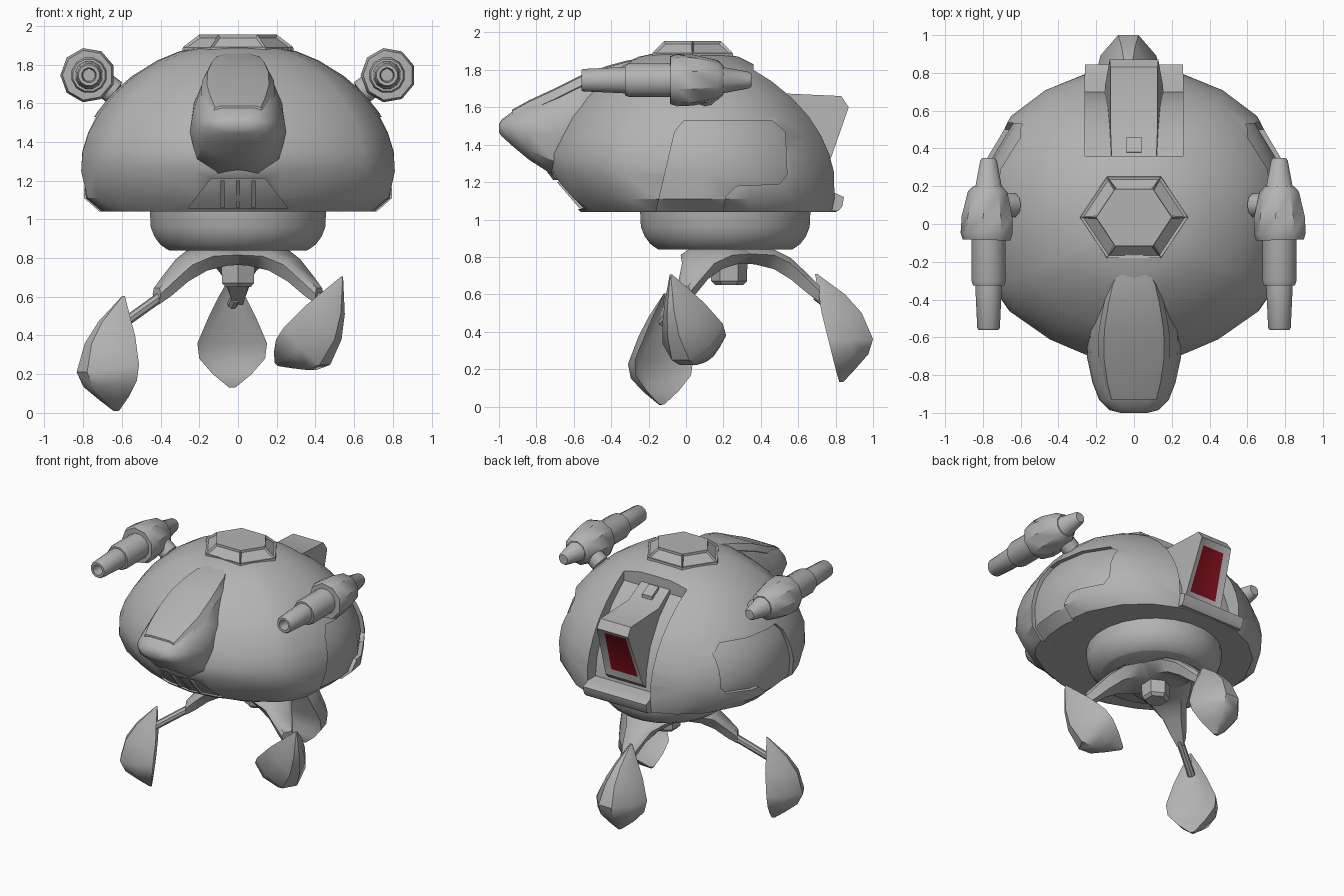
import bpy, bmesh, math
from mathutils import Vector

if "Cube" in bpy.data.objects:
    bpy.data.objects.remove(bpy.data.objects["Cube"], do_unlink=True)


def material(name, rgb):
    m = bpy.data.materials.new(name)
    m.use_nodes = True
    m.diffuse_color = (*rgb, 1)
    m.node_tree.nodes["Principled BSDF"].inputs["Base Color"].default_value = (*rgb, 1)
    return m


GREY = material("hull grey", (0.45, 0.45, 0.45))
RED = material("dark red", (0.22, 0.005, 0.012))
parts = []


def loft(name, rings, edit=None):
    """Skin closed rings of points, cap both ends, optionally edit the bmesh."""
    bm = bmesh.new()
    rows = [[bm.verts.new(p) for p in ring] for ring in rings]
    for a, b in zip(rows, rows[1:]):
        for i in range(len(a)):
            j = (i + 1) % len(a)
            bm.faces.new((a[i], a[j], b[j], b[i]))
    bm.faces.new(rows[0][::-1])
    bm.faces.new(rows[-1])
    bmesh.ops.recalc_face_normals(bm, faces=bm.faces)
    if edit:
        edit(bm)
    mesh = bpy.data.meshes.new(name)
    bm.to_mesh(mesh)
    bm.free()
    mesh.materials.append(GREY)
    ob = bpy.data.objects.new(name, mesh)
    bpy.context.collection.objects.link(ob)
    parts.append(ob)
    return ob


def prism(name, outline, lo, hi, axis="x", edit=None):
    if axis == "x":
        rings = [[(x, y, z) for y, z in outline] for x in (lo, hi)]
    else:
        rings = [[(x, y, z) for x, z in outline] for y in (lo, hi)]
    return loft(name, rings, edit)


def lathe(name, origin, direction, profile, n=8):
    q = Vector(direction).to_track_quat("Z", "Y")
    turn = [math.tau * (i + 0.5) / n for i in range(n)]
    return loft(name, [[Vector(origin) + q @ Vector((r * math.cos(a), r * math.sin(a), d))
                        for a in turn] for d, r in profile])


def cut(targets, cutter):
    for ob in targets:
        mod = ob.modifiers.new("cut", "BOOLEAN")
        mod.operation, mod.solver, mod.object = "DIFFERENCE", "EXACT", cutter
        bpy.context.view_layer.objects.active = ob
        bpy.ops.object.modifier_apply(modifier=mod.name)
    parts.remove(cutter)
    bpy.data.objects.remove(cutter, do_unlink=True)


# Dome: teardrop outline scaled per height (z, side, back, front)
half = [(0, .83), (.25, .82), (.47, .73), (.65, .59), (.79, .35), (.83, .1),
        (.81, -.12), (.74, -.36), (.66, -.48), (.45, -.63), (.22, -.73), (0, -.77)]
outline = half + [(-x, y) for x, y in half[-2:0:-1]]
levels = [(1.04, .88, .97, .73), (1.11, .98, .975, .82), (1.25, 1, .97, .96), (1.35, .99, .94, .97),
          (1.45, .95, .89, .92), (1.55, .88, .82, .85), (1.65, .785, .72, .74), (1.74, .66, .6, .61),
          (1.82, .505, .46, .47), (1.87, .36, .34, .33), (1.9, .15, .15, .15)]


def dome(name, k=1.0):
    return loft(name, [[(x * sx * k, (y * (sb if y > 0 else sf) - .05) * k + .05,
                         1.045 + (z - 1.045) * (1 + k) / 2) for x, y in outline]
                       for z, sx, sb, sf in levels])


shell = dome("dome_shell")
core = dome("inner_dome", .965)

# Side bays, rear channel and front vent cut from the dome
bay = [(-.17, 1), (-.06, 1.47), (-.01, 1.53), (.46, 1.53), (.53, 1.47), (.54, 1.24),
       (.5, 1.19), (.27, 1.18), (.21, 1.12), (.19, 1)]
for s in (1, -1):
    cut([shell], prism("bay_cutter", bay, s * .45, s * 1.2))
cut([shell, core], prism("channel_cutter", [(.36, 2.2), (.36, 1.73), (.5, 1.61), (.62, 1.44),
                                            (.68, 1.28), (.7, 1.13), (1.2, 1.13), (1.2, 2.2)],
                         -.26, .26))
cut([shell], prism("vent_cutter", [(-.26, 1.055), (.26, 1.055), (.14, 1.21), (-.14, 1.21)],
                   -.9, -.4, "y"))
for x in (-.08, 0, .08):
    prism("vent_bar", [(-.5, 1.06), (-.57, 1.06), (-.69, 1.2), (-.6, 1.2)], x - .01, x + .01)


# Rear exhaust, wider at the foot, with a recessed red panel
def red_panel(bm):
    for v in bm.verts:
        v.co.x *= 1 + (1.66 - v.co.z) * .5
    bm.normal_update()
    rear = max(bm.faces, key=lambda f: f.normal.y)
    bmesh.ops.inset_individual(bm, faces=[rear], thickness=.06, depth=-.02)
    rear.material_index = 1


exhaust = prism("rear_exhaust", [(.36, 1.76), (.5, 1.675), (.83, 1.66), (.87, 1.6), (.73, 1.2),
                                 (.66, 1.13), (.4, 1.13)], -.125, .125, edit=red_panel)
exhaust.data.materials.append(RED)
prism("exhaust_ledge", [(.55, 1.045), (.815, 1.045), (.835, 1.07), (.845, 1.12), (.79, 1.145),
                        (.55, 1.145)], -.26, .26)
prism("exhaust_latch", [(.37, 1.69), (.38, 1.77), (.46, 1.725), (.46, 1.66)], -.04, .04)


# Nose pod and raised canopy: (y, top, bottom, half width)
def pod(name, stations, section):
    ring = section + [(-u, v) for u, v in section[::-1]]
    return loft(name, [[(u * w, y, b + (t - b) * v) for u, v in ring] for y, t, b, w in stations])


nose = [(-1, 1.51, 1.465, .07), (-.985, 1.535, 1.445, .13), (-.93, 1.575, 1.395, .185),
        (-.84, 1.625, 1.32, .22), (-.7, 1.69, 1.23, .25), (-.56, 1.76, 1.22, .245),
        (-.42, 1.81, 1.3, .21), (-.32, 1.837, 1.4, .175), (-.25, 1.85, 1.5, .125),
        (-.15, 1.84, 1.55, .08)]
pod("nose_pod", nose, [(.45, 1), (.72, .93), (.93, .7), (1, .48), (.85, .17), (.42, 0)])
pod("canopy", [(y, t + .012, t - .1, w) for y, t, b, w in nose[2:-1]],
    [(.45, 1), (.64, .93), (.76, .5), (.6, 0)])


# Hexagonal roof hatch with recessed sloping windows
def windows(bm):
    sides = [f for f in bm.faces if .2 < f.normal.z < .95]
    bmesh.ops.inset_individual(bm, faces=sides, thickness=.015, depth=-.012)


def hexagon(r, z):
    return [(r * math.cos(math.tau * i / 6), .035 + r * .87 * math.sin(math.tau * i / 6), z)
            for i in range(6)]


loft("roof_hatch", [hexagon(.29, 1.84), hexagon(.285, 1.89), hexagon(.2, 1.955)], windows)

# Side cannons
for s in (1, -1):
    o = (s * .77, 0, 1.745)
    lathe("cannon_barrel", o, (0, -1, 0), [(-.35, .035), (-.335, .046), (-.2, .072), (-.18, .092),
                                           (.3, .094), (.325, .085), (.325, .073), (.55, .062),
                                           (.56, .055), (.56, .038), (.47, .032)], 12)
    lathe("cannon_shroud", (s * .775, 0, 1.745), (s * .02, -1, 0),
          [(-.2, .08), (-.17, .108), (-.04, .138), (.05, .142), (.085, .13), (.085, .09)], 9)
    lathe("cannon_mount", (s * .75, .1, 1.74), (-s * .8, 0, -.6), [(0, .065), (.14, .065), (.15, .032),
                                                                 (.27, .032)], 10)

# Underside bowl and hub
lathe("lower_bowl", (0, .21, 1.06), (0, 0, -1), [(0, .46), (.1, .455), (.15, .435), (.19, .405),
                                                 (.215, .37), (.22, .36)], 24)
lathe("hub_nub", (0, .23, .8), (0, 0, -1), [(0, .1), (.13, .095), (.15, .075)], 6)


# Legs: arched arm, strut and leaf-shaped foot
def leg(label, degrees, top_r, top_z, swing, shift):
    a, w = math.radians(degrees), math.radians(swing)
    ca, sa = math.cos(a), math.sin(a)

    def place(r, t, z):
        return Vector((r * ca - t * sa, .23 + r * sa + t * ca, z))

    def foot(r, t, z):
        return place(top_r + r * math.cos(w) + z * math.sin(w), t + shift,
                     top_z - r * math.sin(w) + z * math.cos(w))

    # Arm stations: distance, half width, top, bottom
    arm = [(-.02, .2, .845, .77), (.14, .21, .845, .76), (.24, .16, .84, .735), (.33, .1, .795, .68),
           (.42, .068, .71, .605), (.485, .042, .645, .56)]
    loft(label + "_arm", [[place(r, -h, t - .03), place(r, -h * .7, t), place(r, h * .7, t),
                           place(r, h, t - .03), place(r, h * .6, b), place(r, -h * .6, b)]
                          for r, h, t, b in arm])
    start, end = place(.43, 0, .62), foot(.05, 0, -.15)
    length = (end - start).length
    lathe(label + "_strut", start, end - start, [(0, .018), (.05, .018), (.05, .026), (length, .026)])

    # Foot stations: height, inner edge, outer bulge, half width
    leaf = [(0, 0, .01, .008), (-.11, .02, .16, .07), (-.21, .035, .25, .12), (-.35, .07, .31, .18),
            (-.43, .09, .285, .17), (-.51, .11, .215, .1), (-.58, .13, .15, .015)]
    rings = [[foot(i, -h, z), foot(i + (o - i) * .55, -h * .82, z), foot(o, -h * .3, z),
              foot(o, h * .3, z), foot(i + (o - i) * .55, h * .82, z), foot(i, h, z)]
             for z, i, o, h in leaf]

    def hollow(bm):
        inward = Vector((-math.cos(w) * ca, -math.cos(w) * sa, math.sin(w)))
        inner = sorted((f for f in bm.faces if len(f.verts) == 4),
                       key=lambda f: f.normal.dot(inward))[-5:]
        bmesh.ops.inset_region(bm, faces=inner, thickness=.055, depth=-.03)

    loft(label + "_foot", rings, hollow)


leg("rear_leg", 90, .46, .71, 0, .03)
leg("left_leg", -30, .62, .705, 54, 0)
leg("right_leg", 210, .68, .605, 9, 0)

# Smooth shading with sharp creases kept
bpy.ops.object.select_all(action="DESELECT")
for ob in parts:
    ob.select_set(True)
bpy.context.view_layer.objects.active = shell
bpy.ops.object.shade_smooth_by_angle(angle=math.radians(38))
